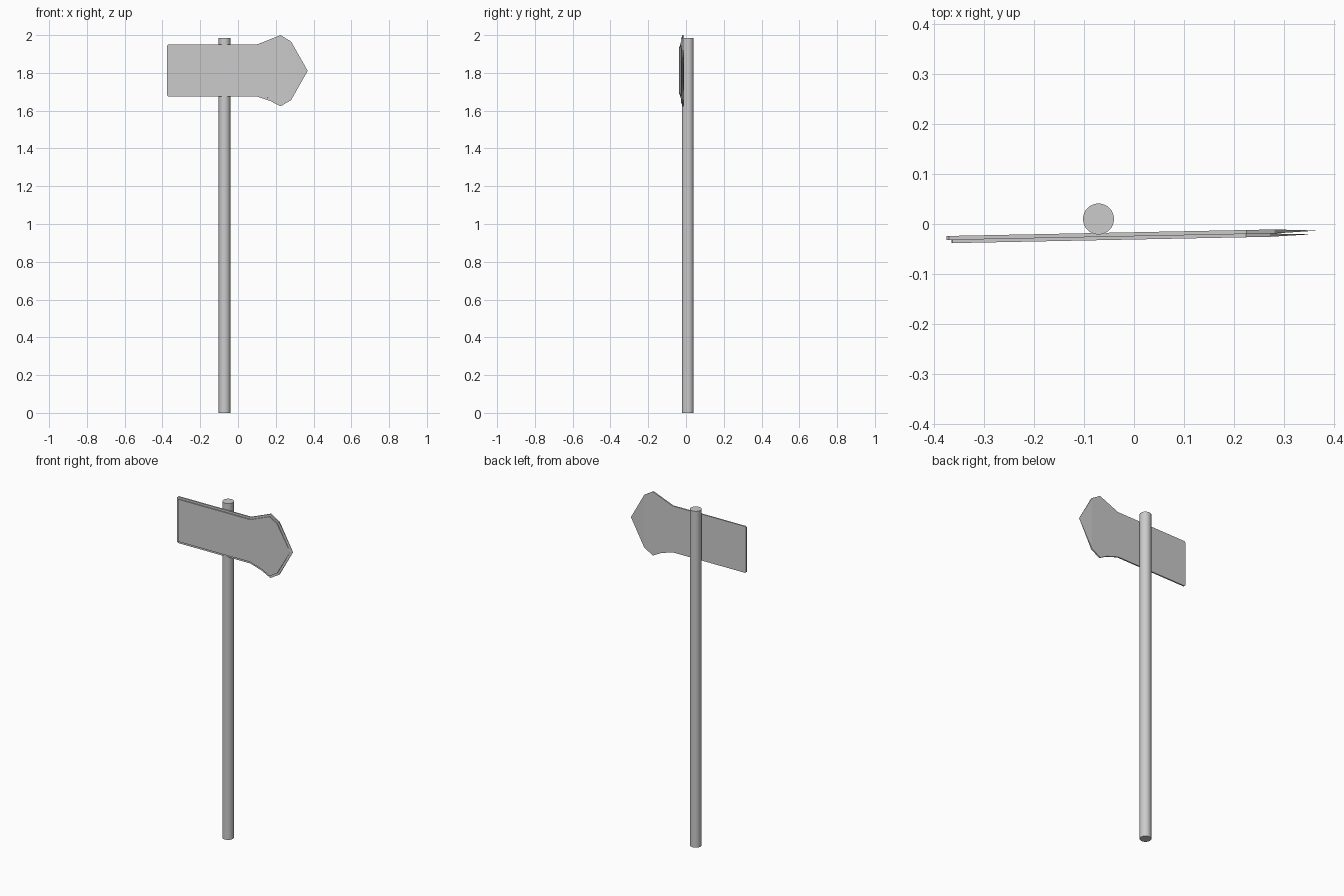
import bpy, bmesh
from mathutils import Vector

if "Cube" in bpy.data.objects:
    bpy.data.objects.remove(bpy.data.objects["Cube"])

# Arrow outline in (x, z about the centre line), counter-clockwise, tip last
CENTRE_Z = 1.811
outline = [(0.281, 0.155), (0.225, 0.189), (0.098, 0.138),
           (-0.370, 0.138), (-0.375, 0.133), (-0.375, -0.131), (-0.370, -0.136),
           (0.098, -0.136), (0.172, -0.160), (0.225, -0.188), (0.281, -0.155),
           (0.369, 0.0)]


def inset(points, d):
    """Move every edge of a counter-clockwise outline inward by d."""
    pts = [Vector(p) for p in points]
    result = []
    for i, p in enumerate(pts):
        a = (p - pts[i - 1]).normalized()
        b = (pts[(i + 1) % len(pts)] - p).normalized()
        na, nb = Vector((-a.y, a.x)), Vector((-b.y, b.x))
        result.append(p + (na + nb) * d / (1 + na.dot(nb)))
    return result


def arrow_board(name, points, y_front, y_back):
    """Flat board whose thickness closes to a single point at the tip."""
    bm = bmesh.new()
    front = [bm.verts.new((p[0], y_front, p[1])) for p in points[:-1]]
    back = [bm.verts.new((p[0], y_back, p[1])) for p in points[:-1]]
    tip = bm.verts.new((points[-1][0], (y_front + y_back) / 2, points[-1][1]))
    for ring in (front, back):
        bm.faces.new(ring)
        bm.faces.new((ring[-1], ring[0], tip))
    for i in range(len(front) - 1):
        bm.faces.new((front[i], front[i + 1], back[i + 1], back[i]))
    for i in (0, -1):
        bm.faces.new((front[i], back[i], tip))
    bmesh.ops.recalc_face_normals(bm, faces=bm.faces[:])
    mesh = bpy.data.meshes.new(name)
    bm.to_mesh(mesh)
    bm.free()
    obj = bpy.data.objects.new(name, mesh)
    bpy.context.collection.objects.link(obj)
    # the sign is turned very slightly on its post
    obj.location = (0, -0.0165, CENTRE_Z)
    obj.rotation_euler.z = 0.02
    return obj


# Sign: backing board and smaller raised front panel
arrow_board("sign_board", outline, -0.008, 0.0)
arrow_board("sign_panel", inset(outline, 0.012), -0.0145, -0.008)

# Post
bpy.ops.mesh.primitive_cylinder_add(vertices=32, radius=0.031, depth=1.986,
                                    location=(-0.071, 0.01, 0.993))
post = bpy.context.object
post.name = "post"
bpy.ops.object.shade_smooth_by_angle()
